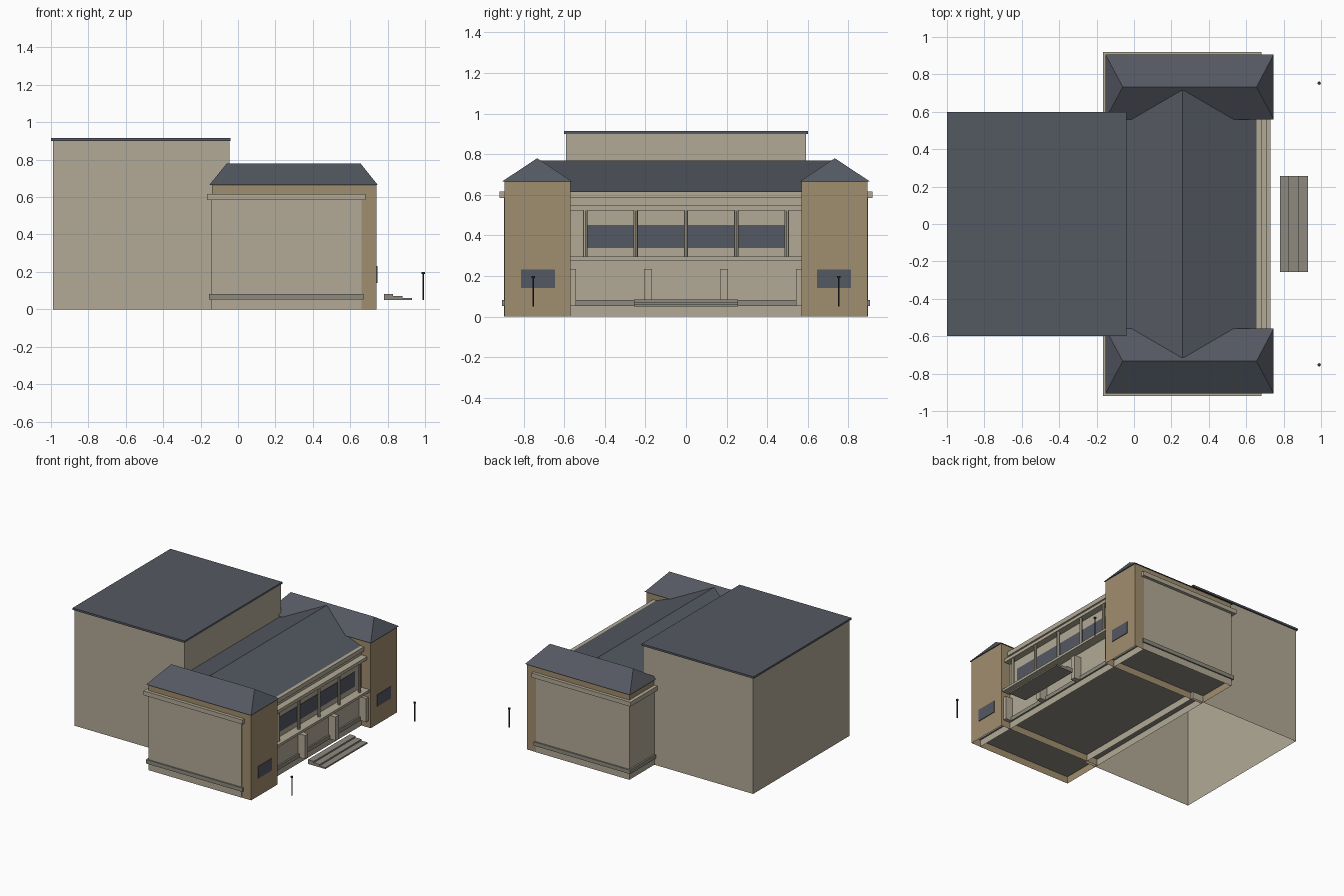
import bpy
import bmesh
from mathutils import Vector

cube = bpy.data.objects.get("Cube")
if cube:
    bpy.data.objects.remove(cube, do_unlink=True)


def material(name, rgb):
    linear = [((c / 255 + 0.055) / 1.055) ** 2.4 for c in rgb] + [1]
    mat = bpy.data.materials.new(name)
    mat.use_nodes = True
    mat.diffuse_color = linear
    mat.node_tree.nodes["Principled BSDF"].inputs["Base Color"].default_value = linear
    return mat


STONE = material("pale stone", (178, 170, 150))
BRICK = material("tan brick", (160, 142, 110))
SLATE = material("slate roof", (84, 88, 97))
GLASS = material("dark glass", (84, 88, 98))
GREY = material("grey stone", (142, 138, 127))
METAL = material("dark metal", (52, 52, 54))


def finish(name, bm, mat):
    bmesh.ops.recalc_face_normals(bm, faces=bm.faces)
    mesh = bpy.data.meshes.new(name)
    bm.to_mesh(mesh)
    bm.free()
    mesh.materials.append(mat)
    obj = bpy.data.objects.new(name, mesh)
    bpy.context.scene.collection.objects.link(obj)
    return obj


def box(name, xs, ys, zs, mat, open_base=False):
    """Box between coordinate pairs, optionally without its floor."""
    bm = bmesh.new()
    bmesh.ops.create_cube(bm, size=1)
    for v in bm.verts:
        v.co = Vector([(a + b) / 2 + c * (b - a)
                       for c, (a, b) in zip(v.co, (xs, ys, zs))])
    bm.normal_update()
    if open_base:
        floor = [f for f in bm.faces if f.normal.z < -0.5]
        bmesh.ops.delete(bm, geom=floor, context="FACES_ONLY")
    return finish(name, bm, mat)


def ridge_roof(name, eaves_x, eaves_y, eave_z, ridge, ridge_z, mat):
    """Roof with a rectangular eave and a ridge between two (x, y) points."""
    bm = bmesh.new()
    for x in eaves_x:
        for y in eaves_y:
            bm.verts.new((x, y, eave_z))
    for x, y in ridge:
        bm.verts.new((x, y, ridge_z))
    bmesh.ops.convex_hull(bm, input=bm.verts)
    bmesh.ops.dissolve_limit(bm, angle_limit=0.01, verts=bm.verts, edges=bm.edges)
    return finish(name, bm, mat)


def rod(name, x, y, z0, z1, radius, mat, sides=8):
    bm = bmesh.new()
    bmesh.ops.create_cone(bm, cap_ends=True, segments=sides, radius1=radius,
                          radius2=radius, depth=z1 - z0)
    bmesh.ops.translate(bm, verts=bm.verts, vec=(x, y, (z0 + z1) / 2))
    return finish(name, bm, mat)


# Tall rear block with its flat roof
box("rear_block", (-0.99, -0.045), (-0.59, 0.59), (0, 0.9), STONE, True)
box("rear_roof", (-1, -0.04), (-0.6, 0.6), (0.9, 0.915), SLATE)

# Long stone hall, with plinth and cornice running all round
box("hall", (-0.142, 0.66), (-0.897, 0.897), (0, 0.6), STONE, True)
box("plinth", (-0.155, 0.672), (-0.907, 0.907), (0.052, 0.082), GREY)
box("cornice", (-0.167, 0.683), (-0.92, 0.92), (0.583, 0.617), STONE)
ridge_roof("hall_roof", (-0.14, 0.66), (-0.715, 0.715), 0.615,
           ((0.26, -0.715), (0.26, 0.715)), 0.77, SLATE)

# Brick end wings, mirrored about the middle
for side, s in (("left", 1), ("right", -1)):
    def span(a, b):
        return tuple(sorted((s * a, s * b)))
    box(side + "_wing", (-0.14, 0.74), span(0.57, 0.895), (0, 0.665), BRICK, True)
    ridge_roof(side + "_wing_roof", (-0.153, 0.747), span(0.56, 0.907), 0.665,
               ((-0.06, s * 0.733), (0.655, s * 0.733)), 0.78, SLATE)
    box(side + "_wing_window", (0.739, 0.745), span(0.645, 0.812),
        (0.14, 0.232), GLASS)
    # Lamp post in front of the wing
    rod(side + "_lamp_post", 0.99, s * 0.753, 0.05, 0.19, 0.004, METAL)
    rod(side + "_lamp_head", 0.99, s * 0.753, 0.19, 0.2, 0.009, METAL)

# Gallery between the wings: ledge, beam, window strip and columns
box("gallery_ledge", (0.65, 0.73), (-0.57, 0.57), (0.277, 0.296), STONE)
box("gallery_beam", (0.65, 0.71), (-0.57, 0.57), (0.523, 0.548), STONE)
box("gallery_windows", (0.659, 0.665), (-0.485, 0.485), (0.337, 0.45), GLASS)
for i in range(5):
    rod(f"gallery_column_{i + 1}", 0.695, (i - 2) * 0.248, 0.296, 0.523, 0.011, STONE)

# Low piers along the ground floor
for i in range(4):
    y = (i - 1.5) * 0.375
    box(f"ground_pier_{i + 1}", (0.65, 0.72), (y - 0.02, y + 0.02),
        (0.052, 0.235), STONE)

# Entrance steps
for i in range(3):
    z = 0.05 + i * 0.011
    box(f"step_{i + 1}", (0.78, 0.93 - i * 0.05), (-0.257, 0.257),
        (z, z + 0.011), GREY)
